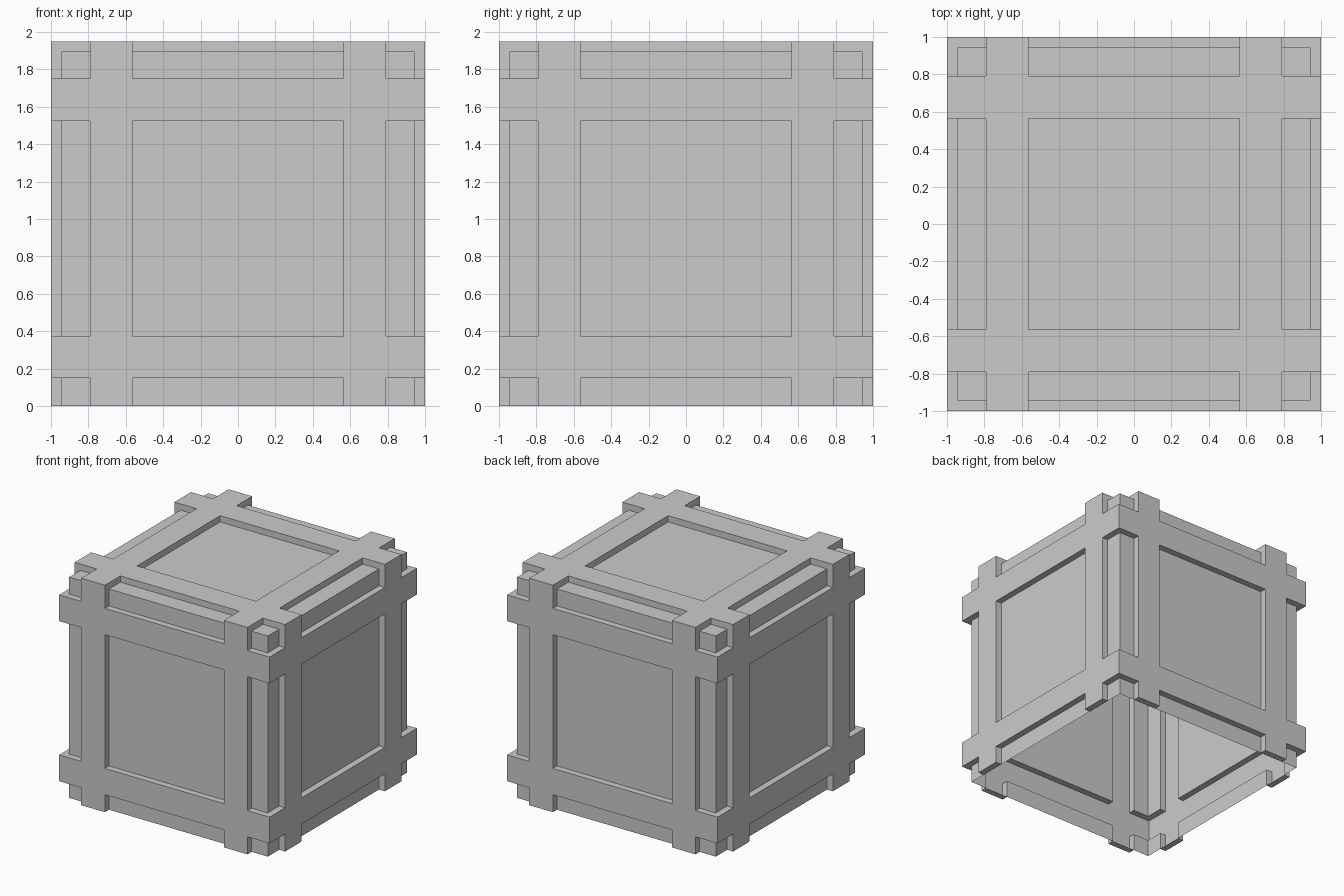
import bpy, bmesh
from mathutils import Vector

if "Cube" in bpy.data.objects:
    bpy.data.objects.remove(bpy.data.objects["Cube"])

CORE, OUTER = 0.944, 1.0            # half width of panels / raised frame
TOP_CORE, TOP_OUTER = 1.896, 1.95   # heights of lid panel / raised frame
BANDS = [
    [(-0.79, -0.565), (0.565, 0.79)],
    [(-0.79, -0.565), (0.565, 0.79)],
    [(0.15, 0.376), (1.525, 1.751)],
]

bm = bmesh.new()

# core box, open underneath
bmesh.ops.create_cube(bm, size=1)
for v in bm.verts:
    v.co = Vector((v.co.x * 2 * CORE, v.co.y * 2 * CORE, (v.co.z + 0.5) * TOP_CORE))
bottom = [f for f in bm.faces if f.calc_center_median().z < 0.01]
bmesh.ops.delete(bm, geom=bottom, context='FACES')

# loop cuts along both sides of every band
for axis, bands in enumerate(BANDS):
    normal = Vector((0, 0, 0))
    normal[axis] = 1
    for cut in (c for band in bands for c in band):
        bmesh.ops.bisect_plane(bm, geom=bm.verts[:] + bm.edges[:] + bm.faces[:],
                               plane_co=normal * cut, plane_no=normal, dist=1e-5)


def in_band(face):
    c = face.calc_center_median()
    return any(lo < c[a] < hi for a in range(3) for lo, hi in BANDS[a])


# crossing bands that wrap the box, raised from its faces
raised = [f for f in bm.faces if in_band(f)]
result = bmesh.ops.extrude_face_region(bm, geom=raised)
leftover = [f for f in raised if f.is_valid]
if leftover:
    bmesh.ops.delete(bm, geom=leftover, context='FACES')
for v in (g for g in result["geom"] if isinstance(g, bmesh.types.BMVert)):
    for a in (0, 1):
        if abs(v.co[a]) > CORE - 1e-3:
            v.co[a] = OUTER if v.co[a] > 0 else -OUTER
    if v.co.z > TOP_CORE - 1e-3:
        v.co.z = TOP_OUTER

bmesh.ops.recalc_face_normals(bm, faces=bm.faces[:])
mesh = bpy.data.meshes.new("crate")
bm.to_mesh(mesh)
bm.free()
crate = bpy.data.objects.new("crate", mesh)
bpy.context.collection.objects.link(crate)
